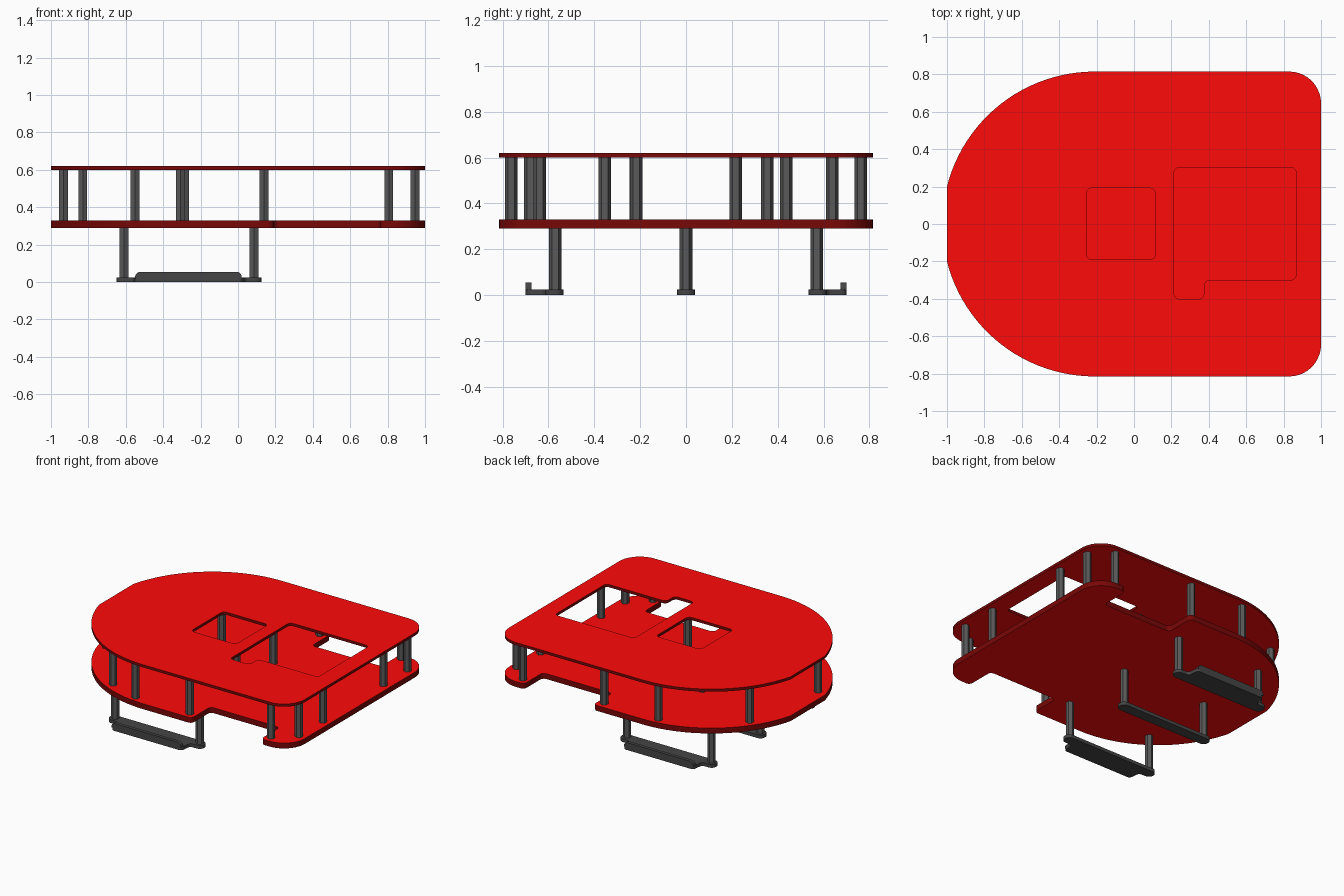
import bpy, math
from mathutils import Vector, Matrix

if "Cube" in bpy.data.objects:
    bpy.data.objects.remove(bpy.data.objects["Cube"])


def material(name, rgb):
    m = bpy.data.materials.new(name)
    m.diffuse_color = (*rgb, 1)
    m.use_nodes = True
    m.node_tree.nodes["Principled BSDF"].inputs["Base Color"].default_value = m.diffuse_color
    return m


RED = material("red_panel", (1.0, 0.003, 0.003))
EDGE = material("dark_red_edge", (0.19, 0.002, 0.002))
POST = material("post_grey", (0.10, 0.10, 0.10))
FOOT = material("foot_grey", (0.06, 0.06, 0.06))


def rounded(points):
    """Outline from (x, y, corner radius), each corner filleted."""
    out, n = [], len(points)
    for i, (x, y, r) in enumerate(points):
        p = Vector((x, y))
        if r == 0:
            out.append(p)
            continue
        a = (Vector(points[i - 1][:2]) - p).normalized()
        b = (Vector(points[(i + 1) % n][:2]) - p).normalized()
        half = a.angle(b) / 2
        c = p + (a + b).normalized() * (r / math.sin(half))
        s, e = p + a * (r / math.tan(half)) - c, p + b * (r / math.tan(half)) - c
        turn = math.atan2(s.x * e.y - s.y * e.x, s.dot(e))
        steps = 10 if r > 0.1 else 6
        for k in range(steps + 1):
            out.append(c + Matrix.Rotation(turn * k / steps, 2) @ s)
    return out


def slab(name, loops, z0, z1, mat, matrix=None, edge=None):
    """Extrude a filled outline (with holes) from z0 to z1; edge colours the side walls."""
    cu = bpy.data.curves.new(name, 'CURVE')
    cu.dimensions, cu.fill_mode = '2D', 'BOTH'
    cu.extrude = (z1 - z0) / 2
    for loop in loops:
        sp = cu.splines.new('POLY')
        sp.points.add(len(loop) - 1)
        for pt, v in zip(sp.points, loop):
            pt.co = (v[0], v[1], 0, 1)
        sp.use_cyclic_u = True
    tmp = bpy.data.objects.new(name + "_curve", cu)
    bpy.context.collection.objects.link(tmp)
    dg = bpy.context.evaluated_depsgraph_get()
    me = bpy.data.meshes.new_from_object(tmp.evaluated_get(dg))
    bpy.data.objects.remove(tmp)
    me.transform(Matrix.Translation((0, 0, (z0 + z1) / 2)))
    if matrix:
        me.transform(matrix)
    me.materials.clear()
    me.materials.append(mat)
    if edge:
        me.materials.append(edge)
    for p in me.polygons:
        p.use_smooth = False
        p.material_index = 1 if edge and abs(p.normal.z) < 0.5 else 0
    ob = bpy.data.objects.new(name, me)
    bpy.context.collection.objects.link(ob)
    return ob


def hex_post(name, x, y, z0, z1):
    ring = [(x + 0.0275 * math.sin(k * math.pi / 3), y + 0.0275 * math.cos(k * math.pi / 3))
            for k in range(6)]
    slab(name, [ring], z0, z1, POST)


# Shared plate outline: clipped round nose on the left, rounded corners on the right
CX, R = -0.21, 0.815
a0 = math.acos((-1 - CX) / R)
nose = [(CX + R * math.cos(a), R * math.sin(a), 0)
        for a in [math.pi / 2 + (a0 - math.pi / 2) * k / 24 for k in range(25)]]
nose += [(x, -y, 0) for x, y, _ in reversed(nose)]
right_front, right_back = (1, -R, 0.17), (1, R, 0.17)

# Top plate with two openings
square = rounded([(-0.255, -0.19, .03), (0.114, -0.19, .03), (0.114, 0.192, .03), (-0.255, 0.192, .03)])
ell = rounded([(0.214, -0.402, .03), (0.374, -0.402, .03), (0.374, -0.30, .03),
               (0.867, -0.30, .03), (0.867, 0.303, .03), (0.214, 0.303, .03)])
slab("top_plate", [rounded(nose + [right_front, right_back]), square, ell],
     0.60, 0.62, RED, edge=EDGE)

# Bottom plate with a wheel notch on each side
notch = [(0.19, -R, .03), (0.19, -0.595, .03), (0.76, -0.595, .03), (0.76, -R, .03)]
back_notch = [(x, -y, r) for x, y, r in reversed(notch)]
slab("bottom_plate", [rounded(nose + notch + [right_front, right_back] + back_notch)],
     0.29, 0.33, RED, edge=EDGE)

# Hexagonal spacers between the plates
spots = [(-0.932, -0.22), (-0.83, 0.438), (-0.55, -0.68)]
for x, y in [(-0.308, .763), (0.138, .763), (0.806, .763), (0.946, .638),
             (0.946, .355), (-0.285, .217), (0.138, .217)]:
    spots += [(x, y), (x, -y)]
for i, (x, y) in enumerate(spots):
    hex_post(f"spacer_{i + 1}", x, y, 0.33, 0.60)

# Legs under the bottom plate
for label, y in (("front", -0.57), ("middle", 0), ("back", 0.57)):
    for end, x in (("left", -0.61), ("right", 0.085)):
        hex_post(f"{label}_{end}_leg", x, y, 0.025, 0.29)

# Middle foot bar
slab("middle_foot", [rounded([(-0.65, -0.04, .035), (0.125, -0.04, .035),
                              (0.125, 0.04, .035), (-0.65, 0.04, .035)])], 0, 0.025, FOOT)

# Side feet: bar with an outward shelf and an upright lip
side = [(-0.65, -0.535, .035), (-0.65, -0.612, .035), (-0.56, -0.612, .025), (-0.55, -0.70, .025),
        (0.025, -0.70, .025), (0.035, -0.612, .025), (0.125, -0.612, .035), (0.125, -0.535, .035)]
lip = rounded([(-0.55, 0.02, 0), (0.02, 0.02, 0), (0.02, 0.055, .028), (-0.55, 0.055, .028)])
upright = Matrix.Rotation(math.pi / 2, 4, 'X')
for label, s in (("front", 1), ("back", -1)):
    slab(f"{label}_foot", [rounded([(x, y * s, r) for x, y, r in side])], 0, 0.025, FOOT)
    slab(f"{label}_foot_lip", [lip], -0.0125, 0.0125, FOOT,
         Matrix.Translation((0, -0.6875 * s, 0)) @ upright)
